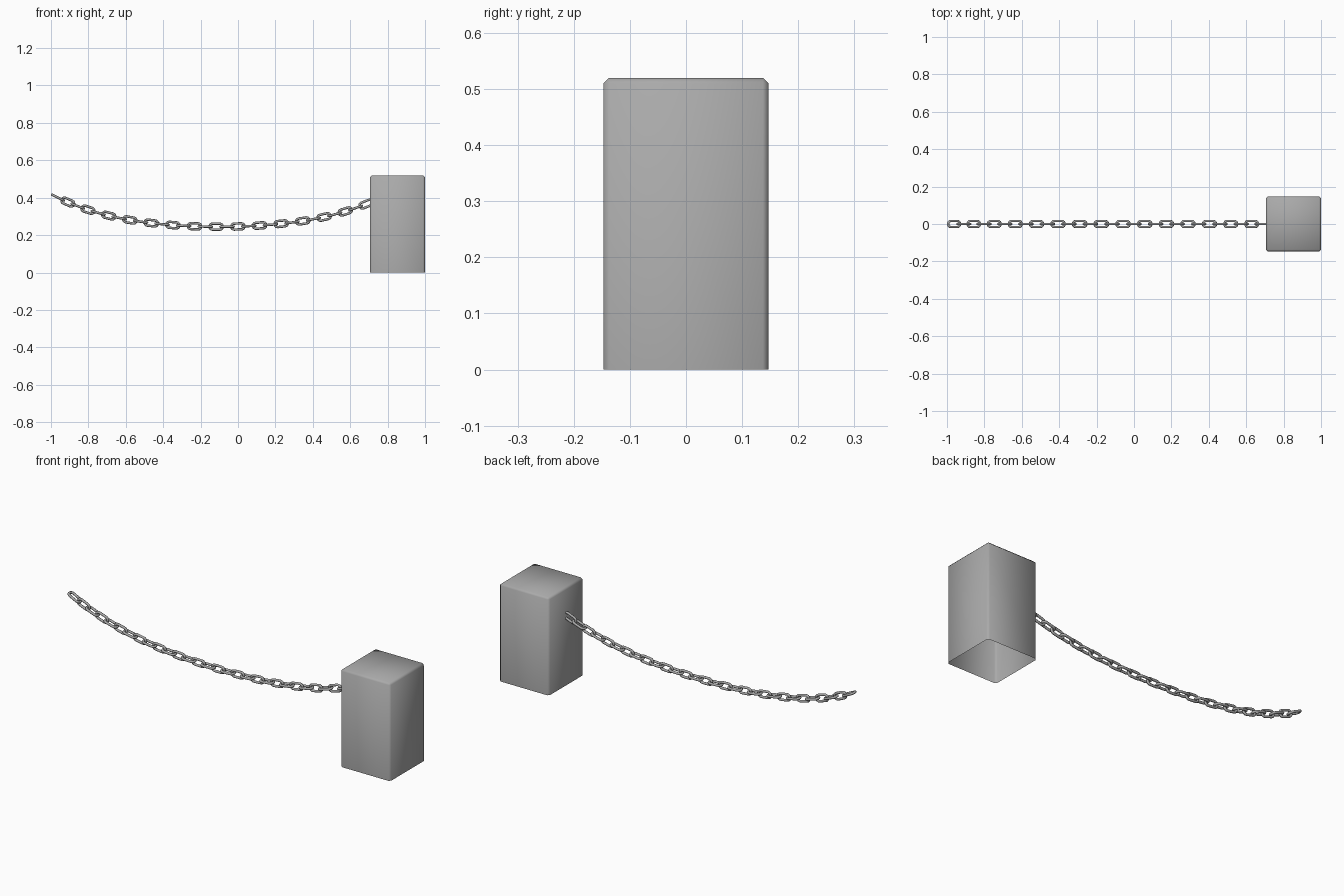
import bpy
import bmesh
import math
from mathutils import Matrix, Vector

cube = bpy.data.objects.get("Cube")
if cube:
    bpy.data.objects.remove(cube)


def make_material(name, value):
    mat = bpy.data.materials.new(name)
    mat.use_nodes = True
    colour = (value, value, value, 1)
    mat.diffuse_color = colour
    mat.node_tree.nodes["Principled BSDF"].inputs["Base Color"].default_value = colour
    return mat


grey = make_material("plain grey", 0.4)


def add_object(name, mesh):
    mesh.materials.append(grey)
    obj = bpy.data.objects.new(name, mesh)
    bpy.context.collection.objects.link(obj)
    return obj


# Block: chamfered top and upright edges, open underneath
SIZE, HEIGHT = 0.294, 0.52
bm = bmesh.new()
bmesh.ops.create_cube(bm, size=1)
bmesh.ops.transform(bm, verts=bm.verts, matrix=Matrix.Translation((1 - SIZE / 2, 0, HEIGHT / 2))
                    @ Matrix.Diagonal((SIZE, SIZE, HEIGHT, 1)))
edges = [e for e in bm.edges if max(v.co.z for v in e.verts) > HEIGHT / 2]
bmesh.ops.bevel(bm, geom=edges, offset=0.01, segments=1, affect='EDGES')
bm.faces.ensure_lookup_table()
base = [f for f in bm.faces if f.normal.z < -0.9]
bmesh.ops.delete(bm, geom=base, context='FACES_ONLY')
for f in bm.faces:
    f.smooth = True
mesh = bpy.data.meshes.new("block")
bm.to_mesh(mesh)
bm.free()
add_object("block", mesh)

# Chain link: a round wire swept round a stadium-shaped loop
WIRE, LENGTH, WIDTH = 0.0065, 0.084, 0.045
PITCH = LENGTH - 4 * WIRE
ARC, SIDES = 8, 8


def link_mesh():
    radius = WIDTH / 2 - WIRE
    half = LENGTH / 2 - WIDTH / 2
    bm = bmesh.new()
    rings = []
    for end in (0, 1):
        for i in range(ARC + 1):
            a = -math.pi / 2 + math.pi * (i / ARC + end)
            out = Vector((math.cos(a), math.sin(a), 0))
            centre = out * radius + Vector((half if end == 0 else -half, 0, 0))
            ring = []
            for j in range(SIDES):
                t = math.tau * j / SIDES
                offset = out * math.cos(t) + Vector((0, 0, math.sin(t)))
                ring.append(bm.verts.new(centre + offset * WIRE))
            rings.append(ring)
    for i, ring in enumerate(rings):
        following = rings[(i + 1) % len(rings)]
        for j in range(SIDES):
            k = (j + 1) % SIDES
            bm.faces.new((ring[j], following[j], following[k], ring[k])).smooth = True
    bmesh.ops.recalc_face_normals(bm, faces=bm.faces)
    mesh = bpy.data.meshes.new("chain_link")
    bm.to_mesh(mesh)
    bm.free()
    return mesh


# Sagging line followed by the chain
def sag(x):
    u = (x + 0.1) ** 2
    return 0.245 + 0.135 * u + 0.1 * u * u


def slope(x):
    u = x + 0.1
    return 0.27 * u + 0.4 * u ** 3


# Alternate links lie flat and stand upright, spaced by length along the line
link = link_mesh()
link.materials.append(grey)
x, index = -0.962, 0
while x < 0.72:
    tilt = Matrix.Rotation(-math.atan(slope(x)), 4, 'Y')
    roll = Matrix.Rotation(math.pi / 2 * (index % 2), 4, 'X')
    obj = bpy.data.objects.new(f"chain_link_{index + 1}", link)
    obj.matrix_world = Matrix.Translation((x, 0, sag(x))) @ tilt @ roll
    bpy.context.collection.objects.link(obj)
    x += PITCH / math.hypot(1, slope(x))
    index += 1
